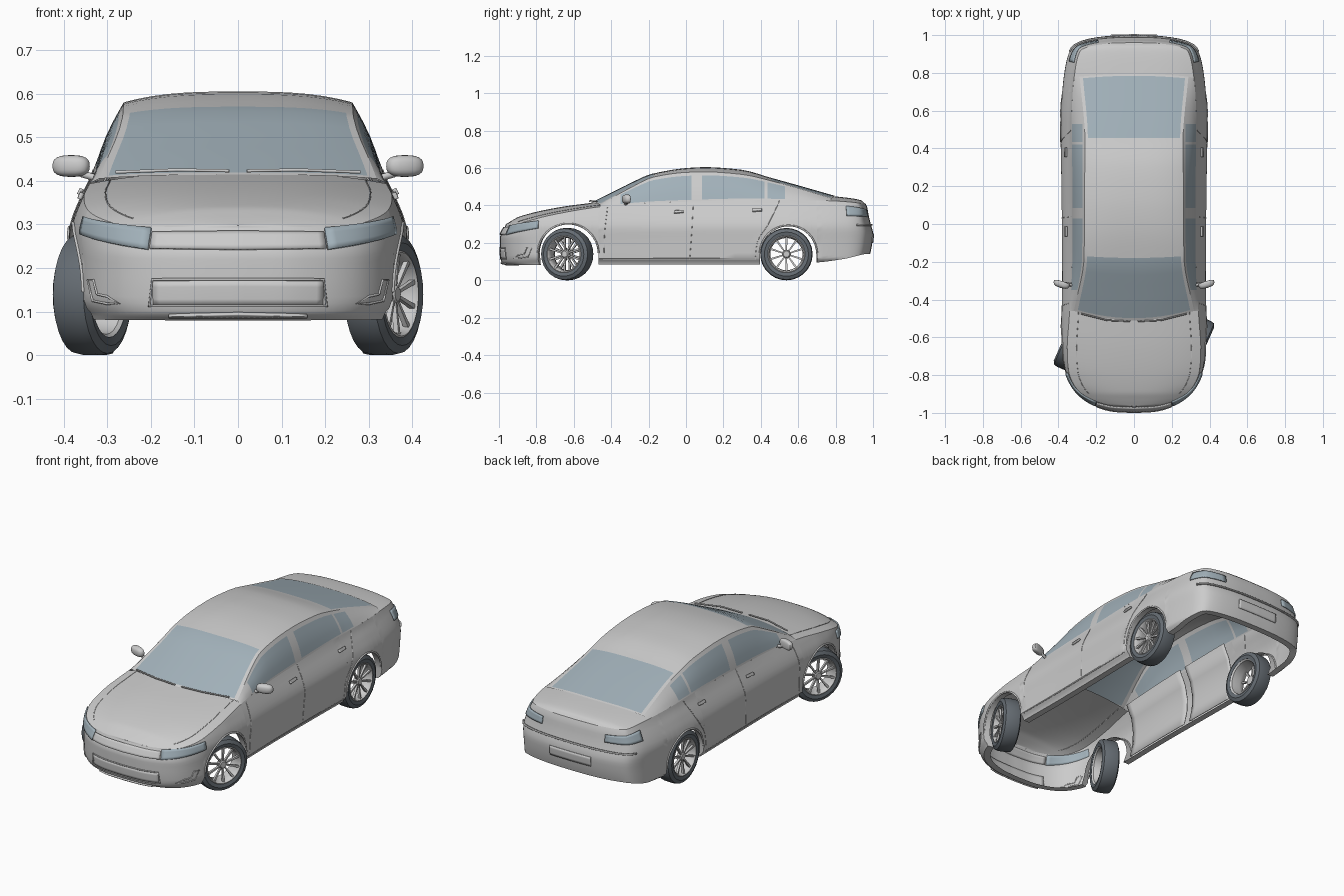
import bpy, bmesh, math
from mathutils import Vector, Matrix

if "Cube" in bpy.data.objects:
    bpy.data.objects.remove(bpy.data.objects["Cube"])

def material(name, c):
    m = bpy.data.materials.new(name)
    m.diffuse_color = (*c, 1)
    m.use_nodes = True
    m.node_tree.nodes["Principled BSDF"].inputs["Base Color"].default_value = m.diffuse_color
    return m

GLASS = material("glass", (0.36, 0.44, 0.49))
RUBBER = material("rubber", (0.13, 0.15, 0.17))

def curve(pts):
    """Monotone cubic through (t, value) pairs."""
    d = [(b[1] - a[1]) / (b[0] - a[0]) for a, b in zip(pts, pts[1:])]
    m = [d[0]] + [0 if p * q <= 0 else 2 * p * q / (p + q) for p, q in zip(d, d[1:])] + [d[-1]]
    def f(t):
        t = min(max(t, pts[0][0]), pts[-1][0])
        i = next((k for k in range(len(d)) if t <= pts[k + 1][0]), len(d) - 1)
        (a, p), (b, q) = pts[i], pts[i + 1]
        h = b - a
        s = (t - a) / h
        return (p * (1 + 2 * s) * (1 - s) ** 2 + q * s * s * (3 - 2 * s)
                + h * (m[i] * s * (1 - s) ** 2 - m[i + 1] * s * s * (1 - s)))
    return f

def finish(name, bm, mat=None, mirror=True, solid=0, angle=0.6):
    bmesh.ops.recalc_face_normals(bm, faces=bm.faces)
    me = bpy.data.meshes.new(name)
    bm.to_mesh(me)
    bm.free()
    me.shade_smooth()
    me.set_sharp_from_angle(angle=angle)
    ob = bpy.data.objects.new(name, me)
    bpy.context.collection.objects.link(ob)
    if mat:
        me.materials.append(mat)
    if mirror:
        ob.modifiers.new("mirror", "MIRROR").merge_threshold = 0.0005
    if solid:
        md = ob.modifiers.new("solid", "SOLIDIFY")
        md.thickness, md.offset = solid, 0
    return ob

def patch(name, f, us, vs, mat=None, keep=None, solid=0):
    """Grid surface of the right half, mirrored to the left."""
    bm = bmesh.new()
    g = [[bm.verts.new(f(u, v)) for v in vs] for u in us]
    for i in range(len(us) - 1):
        for j in range(len(vs) - 1):
            if keep is None or keep((us[i] + us[i + 1]) / 2, (vs[j] + vs[j + 1]) / 2):
                bm.faces.new((g[i][j], g[i + 1][j], g[i + 1][j + 1], g[i][j + 1]))
    bmesh.ops.delete(bm, geom=[v for v in bm.verts if not v.link_faces], context="VERTS")
    bmesh.ops.remove_doubles(bm, verts=bm.verts, dist=1e-5)
    return finish(name, bm, mat, solid=solid)

def span(a, b, n):
    return [a + (b - a) * i / n for i in range(n + 1)]

# plan outline of the body, front centre to rear centre
OUT = [(0, -.995), (.1, -.99), (.2, -.965), (.28, -.92), (.33, -.86), (.36, -.79), (.376, -.7),
       (.383, -.6), (.383, -.47), (.38, -.2), (.383, .1), (.387, .4), (.387, .55), (.38, .7),
       (.366, .82), (.347, .9), (.31, .955), (.22, .985), (.1, .998), (0, 1)]
PX = curve([(i, p[0]) for i, p in enumerate(OUT)])
PY = curve([(i, p[1]) for i, p in enumerate(OUT)])

def inv(y):
    a, b = 0, len(OUT) - 1
    for _ in range(40):
        c = (a + b) / 2
        a, b = (c, b) if PY(c) < y else (a, c)
    return a

# inward lean of sides, nose and tail by height; shoulder and lower edge by length
SIDE = curve([(.08, .03), (.1, .022), (.115, .006), (.2, .004), (.28, 0), (.31, .006), (.36, .026), (.41, .05), (.44, .06)])
NOSE = curve([(.08, .03), (.1, .006), (.18, 0), (.23, 0), (.26, .012), (.295, .03), (.4, .05)])
TAIL = curve([(.1, .03), (.14, .016), (.2, .004), (.25, 0), (.3, .012), (.34, .022), (.4, .034), (.42, .047)])
TOP = curve([(-1, .293), (-.93, .298), (-.86, .315), (-.75, .343), (-.6, .372), (-.46, .393), (-.3, .408),
             (0, .42), (.4, .43), (.78, .425), (.9, .418), (1, .41)])
LOW = curve([(-1, .08), (-.4, .085), (.5, .085), (.7, .095), (.85, .115), (.98, .14), (1, .14)])
ARCH = [(-.63, .163), (.548, .153)]

def skin(u, z, off=0):
    tx, ty = PX(u + .01) - PX(u - .01), PY(u + .01) - PY(u - .01)
    n = math.hypot(tx, ty)
    nx, ny = ty / n, -tx / n
    ny = -abs(ny) if u < 9 else abs(ny)
    k = nx * nx * SIDE(z) + ny * ny * (NOSE(z) if u < 9 else TAIL(z)) - off
    return Vector((max(PX(u) - nx * k, 0) if 0 < u < 19 else 0, PY(u) - ny * k, z))

def wall(u, v):
    y = PY(u)
    lo = LOW(y)
    for yc, r in ARCH:
        if abs(y - yc) < r:
            lo = .14 + math.sqrt(r * r - (y - yc) ** 2)
    off = -.035 if v < 0 else 0
    v = max(v, 0)
    return skin(u, lo + v * (TOP(y) - lo), off)

def shoulder(u):
    return skin(u, TOP(PY(u)))

# body sides and bumpers in one wrap, following the wheel arches
cols = [k / 4 for k in range(77)]
for yc, r in ARCH:
    cols += [inv(yc + r * math.cos(math.pi * k / 18)) for k in range(1, 18)]
    cols += [inv(yc + r * k) for k in (-1.002, -.998, .998, 1.002)]
patch("body_sides", wall, sorted(set(cols)), [-.1, 0, .03, .06, .1] + span(.18, 1, 12))

# bonnet and boot lid
HOOD = curve([(-.97, .295), (-.93, .32), (-.89, .341), (-.68, .39), (-.46, .42)])
BOOT = curve([(.76, .453), (.9, .436), (.94, .426), (.957, .41)])
def cover(height, p):
    def f(u, s):
        t = shoulder(u)
        return (s * t.x, t.y, t.z + (height(t.y) - t.z) * (1 - s ** p))
    return f
bonnet = cover(HOOD, 2.6)
S = span(0, 1, 10)
patch("bonnet", bonnet, span(0, inv(-.455), 36), S)
patch("boot_lid", cover(BOOT, 3), span(inv(.765), 19, 22), S)

# greenhouse: rail line from windscreen corner to rear window corner
RX = curve([(-.46, .318), (-.17, .264), (.1, .262), (.45, .26), (.78, .288)])
RZ = curve([(-.46, .405), (-.3, .493), (-.17, .553), (0, .577), (.1, .58), (.3, .566), (.45, .533), (.78, .437)])
RC = curve([(-.46, .414), (-.3, .504), (-.17, .57), (0, .6), (.1, .605), (.29, .592), (.46, .546), (.78, .452)])

def roof(y, s):
    w = max(0, (-.1 - y) / .36) * -.05 + max(0, (y - .42) / .36) * .015
    return (s * RX(y), y + w * (1 - s * s), RZ(y) + (RC(y) - RZ(y)) * (1 - s ** 3))

def upper(y, v):
    t = shoulder(inv(y))
    r = Vector((RX(y), y, RZ(y)))
    p = t.lerp(r, v)
    p.x += .008 * math.sin(math.pi * v) * min(1, (r.z - t.z) / .1)
    return p

YS = [-.46, -.45, -.4, -.35, -.3, -.25, -.2, -.17, -.12, -.07, -.02, .03, .085, .13, .18, .24, .3, .35,
      .4, .42, .435, .455, .49, .53, .58, .64, .7, .77, .78]
US = [0, .15, .3, .45, .6, .75, .87, .94, 1]
VS = [0, .06, .3, .5, .7, .88, 1]
front = lambda y, s: s < .94 and -.45 < y < -.17
rear = lambda y, s: s < .94 and .455 < y < .77
side = lambda y, v: .06 < v < .88 and (-.35 < y < .03 or .085 < y < .42 or .435 < y < .53)
patch("roof", roof, YS, US, keep=lambda y, s: not front(y, s) and not rear(y, s))
patch("windscreen", roof, YS, US, GLASS, front)
patch("rear_window", roof, YS, US, GLASS, rear)
patch("pillars", upper, YS, VS, keep=lambda y, v: not side(y, v))
patch("side_windows", upper, YS, VS, GLASS, side)

# applied panels that follow the body skin
def panel(name, u0, u1, lo, hi, mat=None, off=.003, solid=.008, n=12):
    def f(t, v):
        a, b = lo[0] + (lo[1] - lo[0]) * t, hi[0] + (hi[1] - hi[0]) * t
        return skin(u0 + (u1 - u0) * t, a + (b - a) * v, off)
    return patch(name, f, span(0, 1, n), span(0, 1, 4), mat, solid=solid)

panel("headlight", 2.08, 5, (.243, .278), (.292, .318), GLASS)
panel("tail_light", 14.5, 17.25, (.345, .34), (.396, .378), GLASS)
panel("grille", 0, 2.03, (.243, .245), (.284, .282))
panel("lower_intake", 0, 1.95, (.115, .115), (.172, .17), off=-.001)
panel("front_lip", 0, 1.6, (.088, .088), (.096, .092), off=.004)
panel("plate_recess", 17.8, 19, (.2, .2), (.25, .25), off=.001)
panel("rear_bumper_edge", 15.2, 19, (.292, .292), (.3, .3), off=.004)
panel("front_door_handle", inv(-.065), inv(-.012), (.358, .362), (.372, .374), off=.008, solid=.01)
panel("rear_door_handle", inv(.355), inv(.405), (.368, .37), (.382, .382), off=.008, solid=.01)
panel("front_door_lining", inv(-.42), inv(.02), (.1, .1), (.4, .415), off=-.035, solid=.004)
panel("rear_door_lining", inv(.06), inv(.37), (.1, .1), (.415, .42), off=-.035, solid=.004)

# thin tubes for shut lines, trims and wipers, on both sides
def tube(name, pts, r=.0018, closed=False, both=True):
    for k in ((1, -1) if both else (1,)):
        cu = bpy.data.curves.new(name, "CURVE")
        cu.dimensions, cu.bevel_depth, cu.bevel_resolution = "3D", r, 1
        sp = cu.splines.new("POLY")
        sp.points.add(len(pts) - 1)
        sp.use_cyclic_u = closed
        for q, p in zip(sp.points, pts):
            q.co = (k * p[0], p[1], p[2], 1)
        bpy.context.collection.objects.link(bpy.data.objects.new(name, cu))

def seam(name, yz, r=.0018):
    f = curve([(z, y) for y, z in yz])
    tube(name, [skin(inv(f(z)), z) for z in span(yz[0][1], yz[-1][1], 12)], r)

seam("front_door_seam", [(-.44, .11), (-.435, .25), (-.42, .39)])
seam("middle_door_seam", [(.02, .11), (.03, .25), (.04, .42)])
seam("rear_door_seam", [(.37, .11), (.38, .2), (.44, .3), (.5, .425)])
tube("sill_seam", [skin(inv(y), .113) for y in span(-.44, .37, 14)])
tube("bonnet_seam", [bonnet(u, .86) for u in span(3.2, inv(-.46), 16)])
tube("intake_trim", [skin(u, .174, .003) for u in span(0, 1.95, 8)]
     + [skin(2.05, .113, .003)] + [skin(u, .113, .003) for u in span(1.95, 0, 8)], .003)
tube("fog_recess", [skin(u, z, .001) for u, z in ((2.9, .118), (3.4, .118), (4.2, .125), (4.5, .172), (4.1, .172), (3.9, .14), (3.4, .135))],
     .003, True)
tube("wiper", [(.02, -.515, .423), (.14, -.51, .425), (.28, -.475, .42)], .004)
for yc, r in ARCH:
    tube("arch_lip", [skin(inv(yc + r * math.cos(a)), .14 + r * math.sin(a)) for a in span(.03, math.pi - .03, 24)], .005)

# door mirrors
bm = bmesh.new()
bmesh.ops.create_uvsphere(bm, u_segments=20, v_segments=12, radius=1)
for v in bm.verts:
    c = v.co
    c.xyz = [math.copysign(abs(a) ** .75, a) for a in c]
    c.y = c.y if c.y < 0 else c.y * .4
bmesh.ops.transform(bm, verts=bm.verts, matrix=Matrix.Translation((.382, -.313, .434))
                    @ Matrix.Rotation(.3, 4, "Z") @ Matrix.Diagonal((.044, .026, .025, 1)))
finish("mirror_shell", bm)
tube("mirror_arm", [(.32, -.325, .405), (.355, -.318, .415), (.365, -.315, .425)], .009)

# wheels: lathed tyre and rim, tapered spokes
def lathe(bm, prof, n, closed):
    rings = [[bm.verts.new((x, r * math.cos(a), r * math.sin(a))) for x, r in prof]
             for a in (2 * math.pi * i / n for i in range(n))]
    m = len(prof)
    for i in range(n):
        a, b = rings[i], rings[(i + 1) % n]
        for j in range(m if closed else m - 1):
            k = (j + 1) % m
            bm.faces.new((a[j], b[j], b[k], a[k]))

def wheel(name, x, y, steer):
    t, r = bmesh.new(), bmesh.new()
    lathe(t, [(-.043, .099), (-.047, .118), (-.038, .136), (-.02, .14), (.02, .14), (.038, .136),
              (.047, .118), (.043, .099), (.03, .096), (-.03, .096)], 28, True)
    lathe(r, [(.043, .1), (.045, .096), (.038, .09), (.01, .086), (-.035, .092), (-.043, .1)], 28, False)
    lathe(r, [(.036, .001), (.036, .016), (.028, .024), (.01, .024), (.01, .001)], 20, True)
    for i in range(10):
        c = bmesh.ops.create_cube(r, size=1)["verts"]
        for v in c:
            w = .011 if v.co.z > 0 else .007
            v.co = Vector((.026 + v.co.x * .012 + (.008 if v.co.z > 0 else 0), v.co.y * w, .055 + v.co.z * .074))
        bmesh.ops.rotate(r, verts=c, cent=(0, 0, 0), matrix=Matrix.Rotation(math.pi * i / 5, 3, "X"))
    for ob in (finish(name + "_tyre", t, RUBBER, False), finish(name + "_rim", r, None, False)):
        ob.location = (x, y, .14)
        ob.rotation_euler.z = steer + (math.pi if x < 0 else 0)

for k, tag in ((1, "right"), (-1, "left")):
    wheel("front_" + tag, k * .334, -.635, math.radians(-24))
    wheel("rear_" + tag, k * .325, .537, 0)
